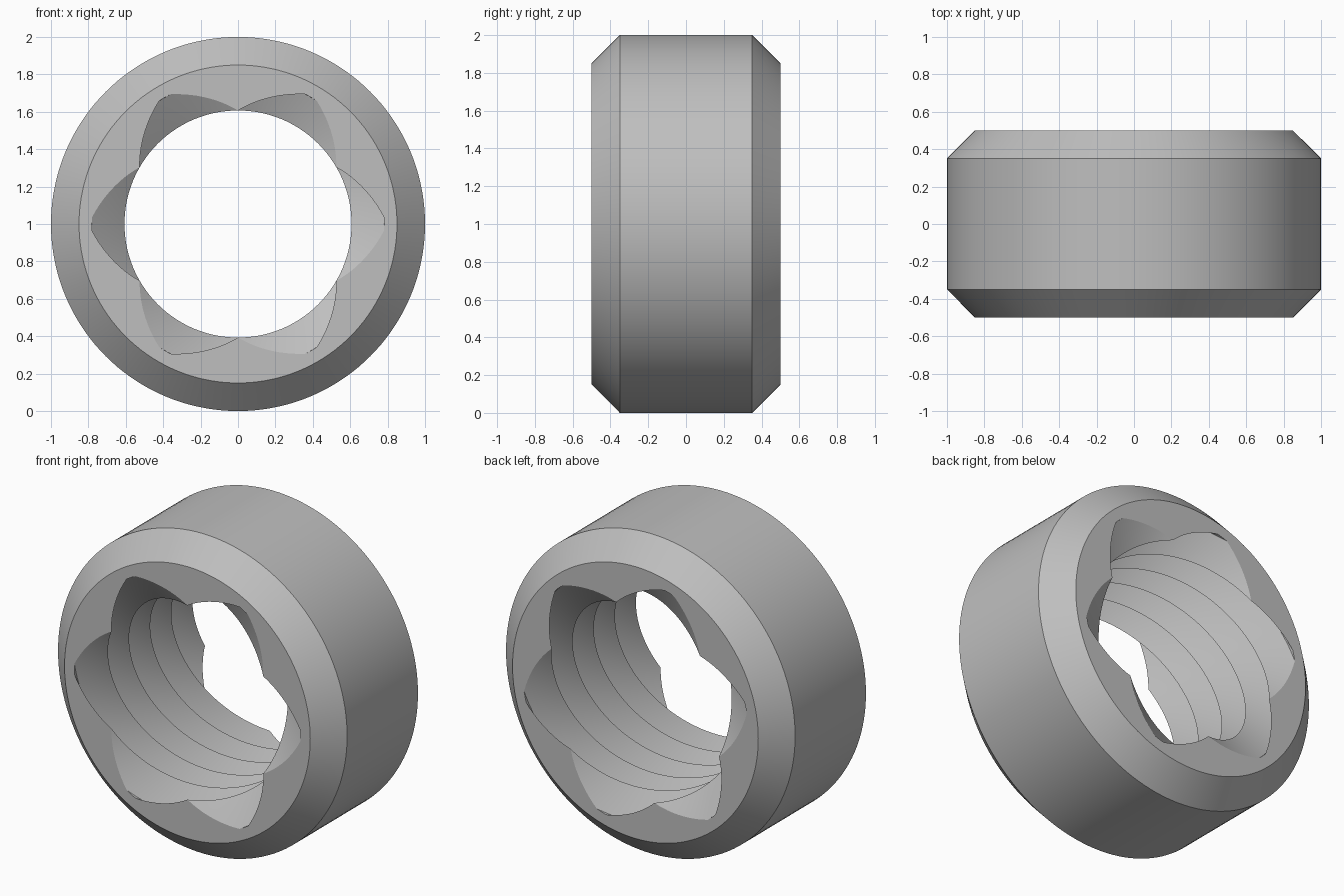
import bpy, bmesh, math

cube = bpy.data.objects.get("Cube")
if cube:
    bpy.data.objects.remove(cube, do_unlink=True)

STARTS = 6            # thread grooves around the bore
PER = 24              # columns per groove
N = STARTS * PER
STEPS = 115           # thread slices, each turned by one column
CREST, ROOT = 0.607, 0.782
HALF = 0.5            # half the width of the collar


def groove_radius(j):
    """V groove with a narrow flat root and a sharp crest."""
    from_root = abs((j + PER // 2) % PER - PER // 2)
    slope = max(from_root - 1, 0) / (PER / 2 - 1)
    return ROOT + (CREST - ROOT) * slope


def add_ring(bm, y, radius, turn=0):
    ring = []
    for j in range(N):
        a = math.tau * (j + turn) / N
        r = radius(j)
        ring.append(bm.verts.new((r * math.cos(a), y, 1 + r * math.sin(a))))
    return ring


def bridge(bm, a, b):
    for j in range(N):
        k = (j + 1) % N
        bm.faces.new((a[j], a[k], b[k], b[j]))


bm = bmesh.new()

# Chamfered outer wall, front to back
outer = [add_ring(bm, y, lambda j, r=r: r)
         for y, r in ((-HALF, 0.85), (-0.35, 1), (0.35, 1), (HALF, 0.85))]

# Helical multi-start thread through the bore
inner = [add_ring(bm, -HALF + 2 * HALF * k / STEPS, groove_radius, k)
         for k in range(STEPS + 1)]

for rings in (outer, inner):
    for a, b in zip(rings, rings[1:]):
        bridge(bm, a, b)

# Flat end faces, the back one matched to the turned thread
bridge(bm, outer[0], inner[0])
shift = STEPS % N
bridge(bm, outer[-1][shift:] + outer[-1][:shift], inner[-1])

bmesh.ops.recalc_face_normals(bm, faces=bm.faces[:])
mesh = bpy.data.meshes.new("threaded_collar")
bm.to_mesh(mesh)
bm.free()

collar = bpy.data.objects.new("threaded_collar", mesh)
bpy.context.collection.objects.link(collar)

# Plain grey
grey = bpy.data.materials.new("plain_grey")
grey.use_nodes = True
colour = (0.52, 0.52, 0.52, 1)
grey.diffuse_color = colour
grey.node_tree.nodes["Principled BSDF"].inputs["Base Color"].default_value = colour
mesh.materials.append(grey)

bpy.ops.object.select_all(action='DESELECT')
collar.select_set(True)
bpy.context.view_layer.objects.active = collar
bpy.ops.object.shade_smooth_by_angle(angle=math.radians(30))
